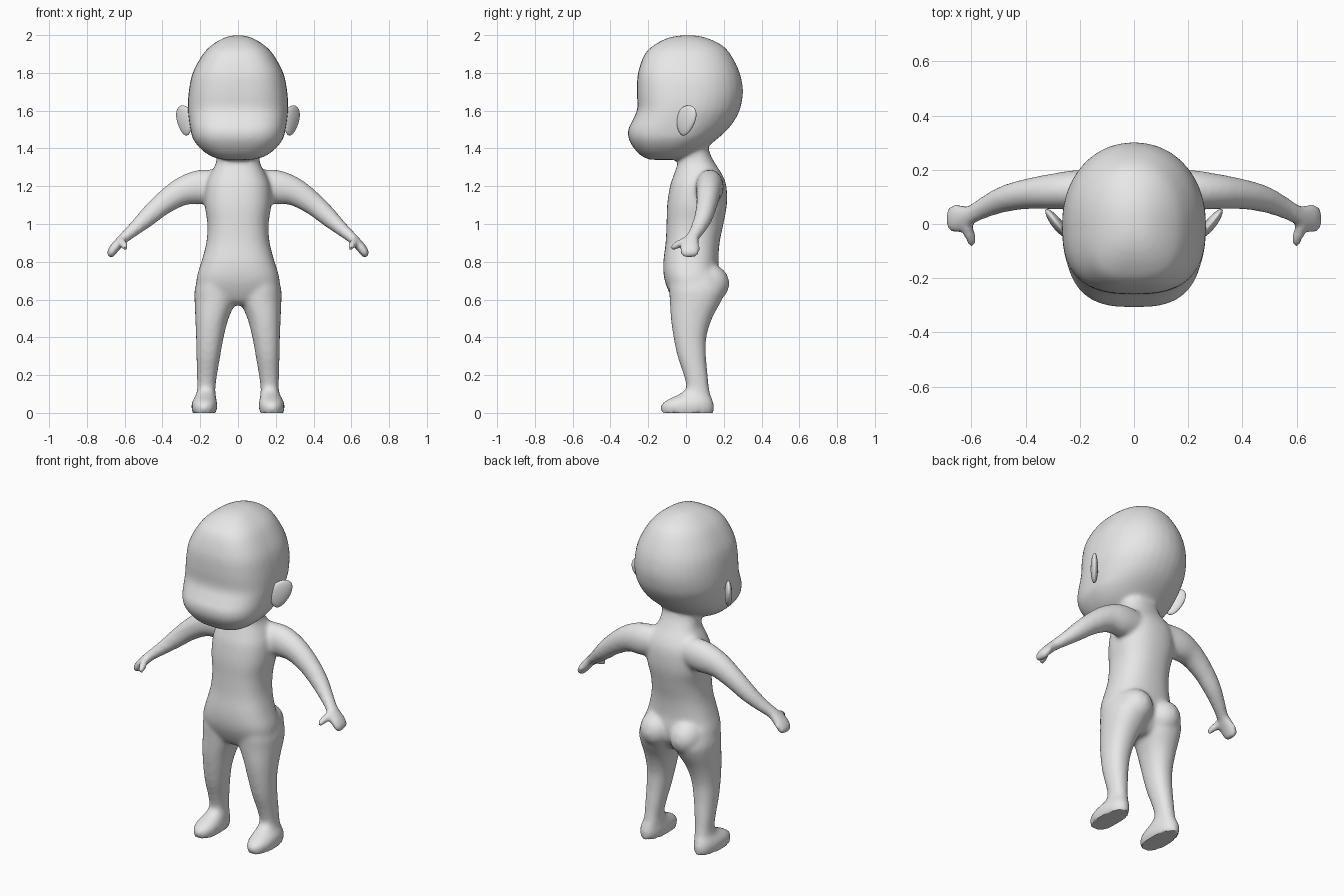
import bpy, bmesh, math
from mathutils import Vector, Matrix

skin = bpy.data.materials.new("plain_grey")
skin.diffuse_color = (0.8, 0.8, 0.8, 1)


def spline(rows, steps=4):
    """Catmull-Rom interpolation of key rows."""
    pts = [rows[0]] + list(rows) + [rows[-1]]
    out = []
    for i in range(1, len(pts) - 2):
        for k in range(steps):
            t = k / steps
            out.append([0.5 * (2 * b + (c - a) * t + (2 * a - 5 * b + 4 * c - d) * t * t
                               + (3 * b - a - 3 * c + d) * t ** 3)
                        for a, b, c, d in zip(*pts[i - 1:i + 3])])
    return out + [list(rows[-1])]


def skin_rings(bm, rings):
    """Closed tube through rings of points."""
    loops = [[bm.verts.new(p) for p in r] for r in rings]
    n = len(loops[0])
    faces = [bm.faces.new(loops[0]), bm.faces.new(loops[-1])]
    for a, b in zip(loops, loops[1:]):
        for i in range(n):
            faces.append(bm.faces.new((a[i], a[(i + 1) % n], b[(i + 1) % n], b[i])))
    bmesh.ops.recalc_face_normals(bm, faces=faces)


def power(v, e):
    return math.copysign(abs(v) ** (2 / e), v)


def stack(bm, rows, front=2.2, back=2.2, side=1, n=36):
    """Horizontal rings: z, centre x, half width, front y, widest y, back y."""
    rings = []
    for z, xc, hw, yf, ym, yb in spline(rows):
        ring = []
        for i in range(n):
            a = 2 * math.pi * i / n
            c, s = math.cos(a), math.sin(a)
            e = back if s > 0 else front
            ring.append((side * (xc + hw * power(c, e)),
                         ym + power(s, e) * ((yb - ym) if s > 0 else (ym - yf)), z))
        rings.append(ring)
    skin_rings(bm, rings)


def limb(bm, rows, side=1, n=20):
    """Rings along a path: x, y, z, half depth, half thickness."""
    keys = spline(rows)
    pts = [Vector(k[:3]) for k in keys]
    rings = []
    for i, k in enumerate(keys):
        t = (pts[min(i + 1, len(pts) - 1)] - pts[max(i - 1, 0)]).normalized()
        ref = Vector((0, 1, 0)) if abs(t.y) < 0.75 else Vector((0, 0, 1))
        u = (ref - t * ref.dot(t)).normalized()
        v = t.cross(u)
        ring = []
        for j in range(n):
            a = 2 * math.pi * j / n
            p = pts[i] + u * k[3] * math.cos(a) + v * k[4] * math.sin(a)
            ring.append((side * p.x, p.y, p.z))
        rings.append(ring)
    skin_rings(bm, rings)


def ball(bm, centre, radii, turn=0.0, tilt=0.0):
    m = (Matrix.Translation(centre) @ Matrix.Rotation(turn, 4, 'Z')
         @ Matrix.Rotation(tilt, 4, 'Y') @ Matrix.Diagonal((*radii, 1)))
    bmesh.ops.create_uvsphere(bm, u_segments=24, v_segments=16, radius=1, matrix=m)


def finish(bm, name):
    me = bpy.data.meshes.new(name)
    bm.to_mesh(me)
    bm.free()
    me.materials.append(skin)
    ob = bpy.data.objects.new(name, me)
    bpy.context.collection.objects.link(ob)
    for p in me.polygons:
        p.use_smooth = True
    return ob


bm = bmesh.new()

# head: tall rounded skull, flat face, protruding muzzle
stack(bm, [
    (1.998, 0, 0.03, -0.03, 0.01, 0.05),
    (1.985, 0, 0.075, -0.095, 0.01, 0.11),
    (1.95, 0, 0.135, -0.165, 0.01, 0.185),
    (1.90, 0, 0.185, -0.218, 0.01, 0.235),
    (1.80, 0, 0.24, -0.254, 0.01, 0.285),
    (1.70, 0, 0.261, -0.26, 0.01, 0.302),
    (1.61, 0, 0.266, -0.258, 0.0, 0.287),
    (1.55, 0, 0.26, -0.283, -0.02, 0.258),
    (1.50, 0, 0.252, -0.306, -0.04, 0.22),
    (1.45, 0, 0.238, -0.303, -0.06, 0.165),
    (1.40, 0, 0.20, -0.275, -0.08, 0.10),
    (1.36, 0, 0.145, -0.235, -0.10, 0.03),
    (1.34, 0, 0.08, -0.19, -0.11, -0.04)], front=2.8, back=2.1)

# neck and torso
stack(bm, [
    (1.46, 0, 0.11, -0.02, 0.04, 0.11),
    (1.38, 0, 0.112, -0.04, 0.04, 0.125),
    (1.32, 0, 0.118, -0.045, 0.06, 0.155),
    (1.26, 0, 0.15, -0.065, 0.08, 0.193),
    (1.20, 0, 0.172, -0.085, 0.08, 0.214),
    (1.10, 0, 0.176, -0.10, 0.07, 0.216),
    (1.00, 0, 0.162, -0.103, 0.05, 0.198),
    (0.90, 0, 0.168, -0.108, 0.04, 0.178),
    (0.80, 0, 0.194, -0.12, 0.03, 0.172),
    (0.72, 0, 0.218, -0.117, 0.03, 0.18),
    (0.65, 0, 0.215, -0.095, 0.04, 0.17),
    (0.59, 0, 0.15, -0.06, 0.05, 0.13),
    (0.57, 0, 0.07, -0.02, 0.05, 0.10)], front=2.5, back=2.3)

for s in (-1, 1):
    # leg running into a flat-soled foot
    stack(bm, [
        (0.74, 0.11, 0.095, -0.09, 0.05, 0.17),
        (0.66, 0.116, 0.112, -0.09, 0.05, 0.205),
        (0.60, 0.119, 0.111, -0.086, 0.05, 0.19),
        (0.50, 0.138, 0.088, -0.08, 0.03, 0.138),
        (0.40, 0.149, 0.073, -0.066, 0.02, 0.108),
        (0.30, 0.157, 0.063, -0.045, 0.03, 0.106),
        (0.20, 0.164, 0.053, -0.012, 0.05, 0.115),
        (0.13, 0.168, 0.048, 0.0, 0.06, 0.122),
        (0.095, 0.17, 0.052, -0.045, 0.05, 0.13),
        (0.07, 0.176, 0.062, -0.098, 0.02, 0.14),
        (0.04, 0.178, 0.069, -0.133, 0.0, 0.148),
        (0.0, 0.178, 0.064, -0.13, 0.0, 0.146)], side=s)
    # buttock
    ball(bm, (s * 0.098, 0.115, 0.685), (0.1, 0.115, 0.105))
    # arm and flattened mitten hand
    limb(bm, [
        (0.08, 0.12, 1.20, 0.07, 0.085),
        (0.20, 0.125, 1.195, 0.075, 0.092),
        (0.30, 0.12, 1.17, 0.066, 0.075),
        (0.40, 0.11, 1.105, 0.056, 0.06),
        (0.48, 0.092, 1.035, 0.049, 0.05),
        (0.55, 0.062, 0.972, 0.040, 0.037),
        (0.60, 0.035, 0.93, 0.036, 0.03),
        (0.63, 0.025, 0.90, 0.048, 0.027),
        (0.66, 0.02, 0.865, 0.056, 0.026),
        (0.676, 0.028, 0.838, 0.044, 0.022),
        (0.682, 0.03, 0.828, 0.025, 0.014)], side=s)
    # thumb
    limb(bm, [
        (0.625, 0.02, 0.915, 0.022, 0.022),
        (0.612, -0.02, 0.902, 0.023, 0.022),
        (0.602, -0.055, 0.884, 0.021, 0.02),
        (0.597, -0.082, 0.872, 0.014, 0.014)], side=s, n=14)

# weld the parts into one continuous skin
body = finish(bm, "body")
bpy.context.view_layer.objects.active = body
body.select_set(True)
weld = body.modifiers.new("weld", 'REMESH')
weld.mode = 'VOXEL'
weld.voxel_size = 0.012
weld.use_smooth_shade = True
relax = body.modifiers.new("relax", 'SMOOTH')
relax.factor = 0.5
relax.iterations = 8
for m in ("weld", "relax"):
    bpy.ops.object.modifier_apply(modifier=m)
# level soles
for v in body.data.vertices:
    if v.co.z < 0.008:
        v.co.z = 0
bpy.ops.object.shade_smooth_by_angle(angle=math.radians(50))

# ears: thin discs flaring backwards
for s, name in ((-1, "left_ear"), (1, "right_ear")):
    bm = bmesh.new()
    ball(bm, (0, 0, 0), (0.062, 0.02, 0.08))
    for v in bm.verts:
        # narrow lobe, top leaning back, dished outer face
        v.co.x *= 1 + 3.0 * v.co.z
        v.co.x += 0.2 * v.co.z
    bmesh.ops.transform(bm, verts=bm.verts, matrix=Matrix.Translation((s * 0.283, 0.0, 1.548))
                        @ Matrix.Rotation(math.radians(90 - s * 38), 4, 'Z'))
    finish(bm, name)
